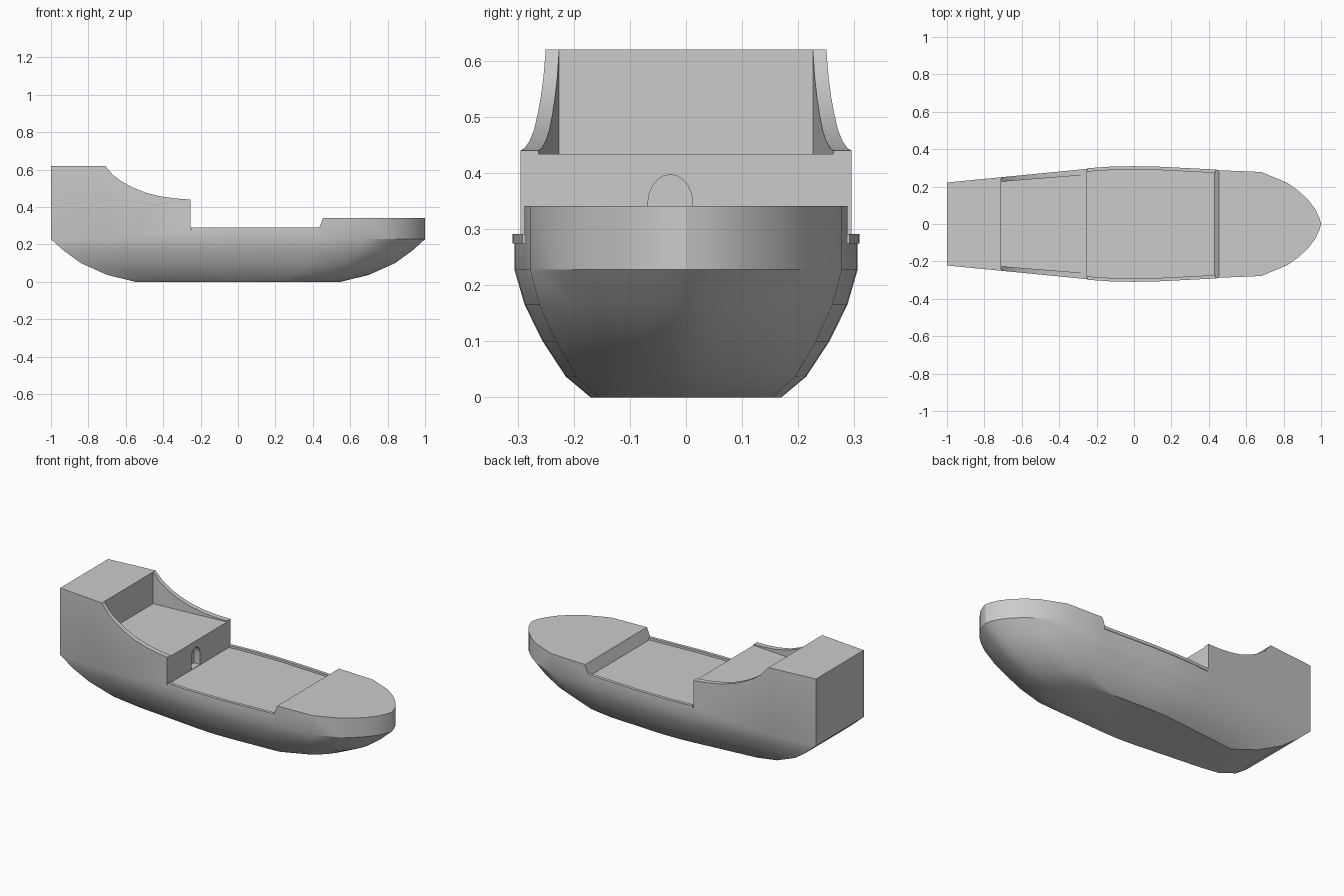
import bpy, bmesh, math
from mathutils import Vector

if "Cube" in bpy.data.objects:
    bpy.data.objects.remove(bpy.data.objects["Cube"])


def make(name, bm):
    bmesh.ops.recalc_face_normals(bm, faces=bm.faces)
    me = bpy.data.meshes.new(name)
    bm.to_mesh(me)
    bm.free()
    ob = bpy.data.objects.new(name, me)
    bpy.context.collection.objects.link(ob)
    return ob


def loft(name, rings):
    """Skin closed rings of equal length and cap both ends."""
    bm = bmesh.new()
    vs = [[bm.verts.new(p) for p in r] for r in rings]
    n = len(rings[0])
    for a, b in zip(vs, vs[1:]):
        for i in range(n):
            j = (i + 1) % n
            bm.faces.new((a[i], a[j], b[j], b[i]))
    bm.faces.new(vs[0])
    bm.faces.new(vs[-1])
    return make(name, bm)


def boolean(target, cutter, op):
    m = target.modifiers.new(op, 'BOOLEAN')
    m.operation = op
    m.solver = 'EXACT'
    m.object = cutter
    bpy.context.view_layer.objects.active = target
    bpy.ops.object.modifier_apply(modifier=m.name)
    bpy.data.objects.remove(cutter)


# Deck plan: (x, half width), stern to bow
half = [(-1, .222), (-.71, .25), (-.25, .295), (-.12, .304), (0, .306), (.12, .304),
        (.44, .288), (.68, .278), (.82, .22), (.88, .177), (.93, .13), (.97, .078), (.99, .035)]
outline = half + [(1, 0)] + [(x, -y) for x, y in reversed(half)]

# Hull: deck plan scaled at each waterline: (z, x scale, y scale)
levels = [(0, .55, .555), (.037, .70, .70), (.10, .84, .835),
          (.165, .93, .94), (.228, 1, 1), (.70, 1, 1)]
hull = loft("hull", [[(x * sx, y * sy, z) for x, y in outline] for z, sx, sy in levels])

# Side silhouette trims the decks and the sweeping aft bulwark
side = [(-1.2, -.1), (1.2, -.1), (1.2, .341), (.455, .341), (.43, .278), (-.255, .278),
        (-.255, .44), (-.33, .445), (-.41, .456), (-.49, .475), (-.56, .503),
        (-.62, .535), (-.67, .572), (-.71, .62), (-1.2, .62)]
boolean(hull, loft("side_cut", [[(x, y, z) for x, z in side] for y in (-.6, .6)]), 'INTERSECT')

# Quarterdeck sunk between the bulwarks
well = [(-.71, -.226), (-.2, -.267), (-.2, .267), (-.71, .226)]
boolean(hull, loft("well_cut", [[(x, y, z) for x, y in well] for z in (.434, .8)]), 'DIFFERENCE')

# Arched doorway in the aft bulkhead
arch = [(-.068, .28), (.012, .28)]
for i in range(11):
    a = math.pi * i / 10
    arch.append((-.028 + .04 * math.cos(a), .345 + .052 * math.sin(a)))
boolean(hull, loft("door_cut", [[(x, y, z) for y, z in arch] for x in (-.295, -.2)]), 'DIFFERENCE')

# Low rails along the waist
waist = [p for p in half if -.26 < p[0] < .45]
for s, name in ((1, "rail_left"), (-1, "rail_right")):
    rings = []
    for x, y in waist:
        rings.append([(x, s * (y + dy), z) for dy, z in
                      ((-.015, .274), (.003, .274), (.003, .291), (-.015, .291))])
    loft(name, rings)

# Smooth hull curvature, keep deck edges crisp
for ob in bpy.data.objects:
    ob.select_set(True)
bpy.context.view_layer.objects.active = hull
bpy.ops.object.shade_smooth_by_angle(angle=math.radians(28))
